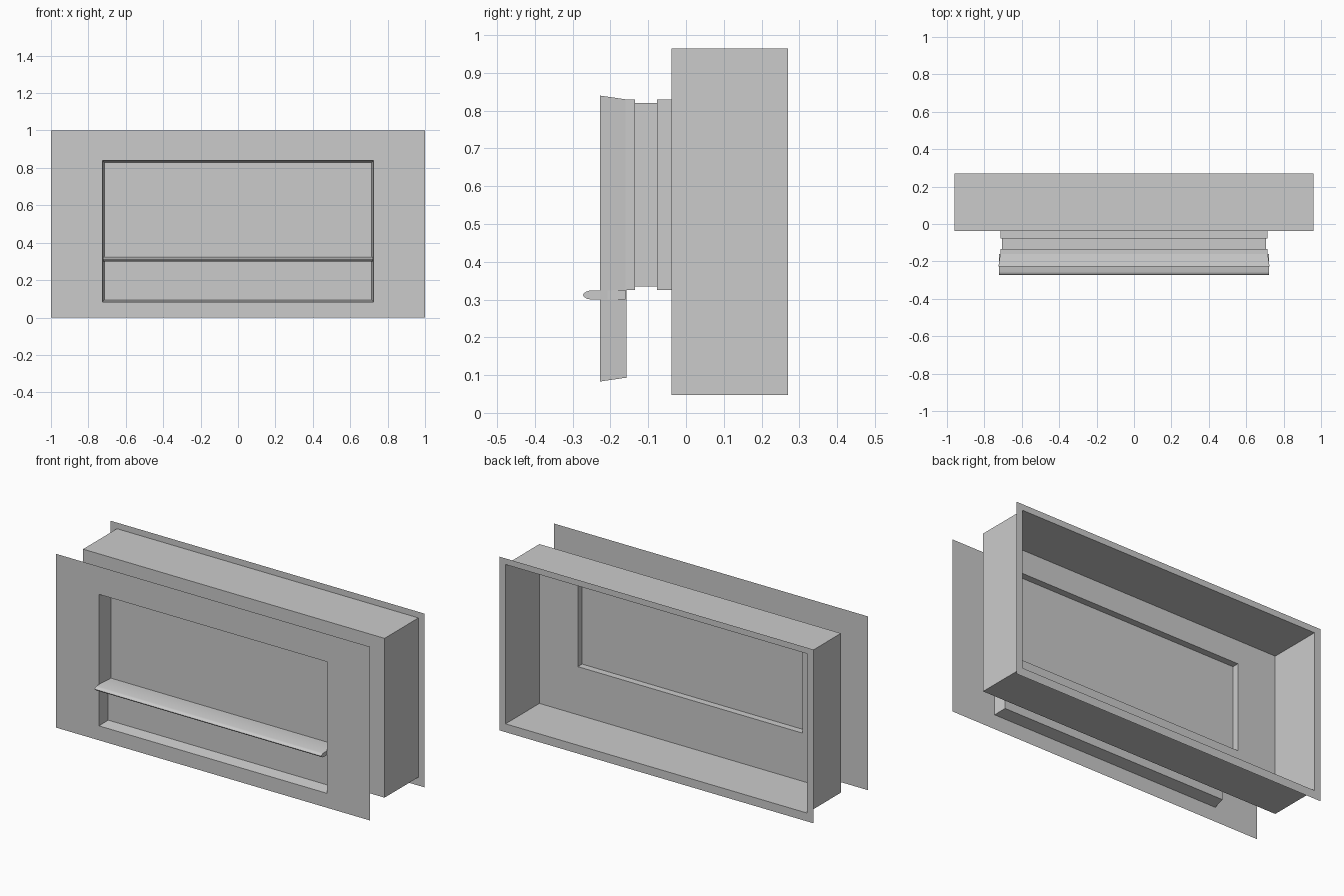
import bpy, bmesh

old = bpy.data.objects.get("Cube")
if old:
    bpy.data.objects.remove(old)

# Single flat colour
grey = bpy.data.materials.new("light_grey")
grey.use_nodes = True
colour = (0.6, 0.6, 0.6, 1)
grey.diffuse_color = colour
grey.node_tree.nodes["Principled BSDF"].inputs["Base Color"].default_value = colour


def finish(name, bm, flip=False):
    if flip:
        bmesh.ops.reverse_faces(bm, faces=bm.faces)
    mesh = bpy.data.meshes.new(name)
    bm.to_mesh(mesh)
    bm.free()
    mesh.materials.append(grey)
    obj = bpy.data.objects.new(name, mesh)
    bpy.context.collection.objects.link(obj)
    return obj


def rect_loft(name, sections, caps=False, flip=False):
    """Join upright rectangles given as (y, half width, bottom, top)."""
    bm = bmesh.new()
    rings = [[bm.verts.new(p) for p in
              ((-w, y, lo), (w, y, lo), (w, y, hi), (-w, y, hi))]
             for y, w, lo, hi in sections]
    for a, b in zip(rings, rings[1:]):
        for i in range(4):
            j = (i + 1) % 4
            bm.faces.new((a[i], a[j], b[j], b[i]))
    if caps:
        bm.faces.new(rings[0])
        bm.faces.new(rings[-1][::-1])
        bmesh.ops.recalc_face_normals(bm, faces=bm.faces)
    return finish(name, bm, flip)


FRONT, STEP, BACK = -0.228, -0.16, 0.27
PANE_FRONT, PANE_BACK, WALL = -0.135, -0.077, -0.038
box = (0.96, 0.048, 0.965)
window = (0.715, 0.325, 0.83)

# Front plate with its tapered opening
rect_loft("front_plate", [(FRONT, 1, 0, 1), (FRONT, 0.725, 0.083, 0.84),
                          (STEP, 0.715, 0.093, 0.83)])

# Panel closing the lower recess
rect_loft("lower_panel", [(STEP, 0.715, 0.093, 0.325),
                          (STEP + 0.002, 0.715, 0.093, 0.325)], caps=True)

# Window reveals and pane
rect_loft("front_reveal", [(STEP, *window), (PANE_FRONT, *window),
                           (PANE_FRONT, 0.7, 0.335, 0.82)])
rect_loft("window_pane", [(PANE_FRONT, 0.705, 0.335, 0.82),
                          (PANE_BACK, 0.705, 0.335, 0.82)], caps=True)
rect_loft("back_reveal", [(PANE_BACK, 0.7, 0.335, 0.82),
                          (PANE_BACK, *window), (WALL, *window)])

# Open-backed housing with front wall and rear flange
rect_loft("housing", [(WALL, *window), (WALL, *box), (BACK, *box),
                      (BACK, 1, 0, 1)], flip=True)

# Rounded sill bar across the opening
profile = [(STEP, 0.325), (-0.255, 0.324), (-0.264, 0.321), (-0.271, 0.316),
           (-0.273, 0.312), (-0.27, 0.307), (-0.262, 0.302), (-0.25, 0.3),
           (STEP, 0.3)]
bm = bmesh.new()
left, right = [[bm.verts.new((x, y, z)) for y, z in profile] for x in (0.722, -0.722)]
for i in range(len(profile)):
    j = (i + 1) % len(profile)
    bm.faces.new((left[i], left[j], right[j], right[i]))
bm.faces.new(left)
bm.faces.new(right[::-1])
bmesh.ops.recalc_face_normals(bm, faces=bm.faces)
bar = finish("sill_bar", bm)
bpy.ops.object.select_all(action="DESELECT")
bar.select_set(True)
bpy.context.view_layer.objects.active = bar
bpy.ops.object.shade_smooth_by_angle(angle=0.8)
